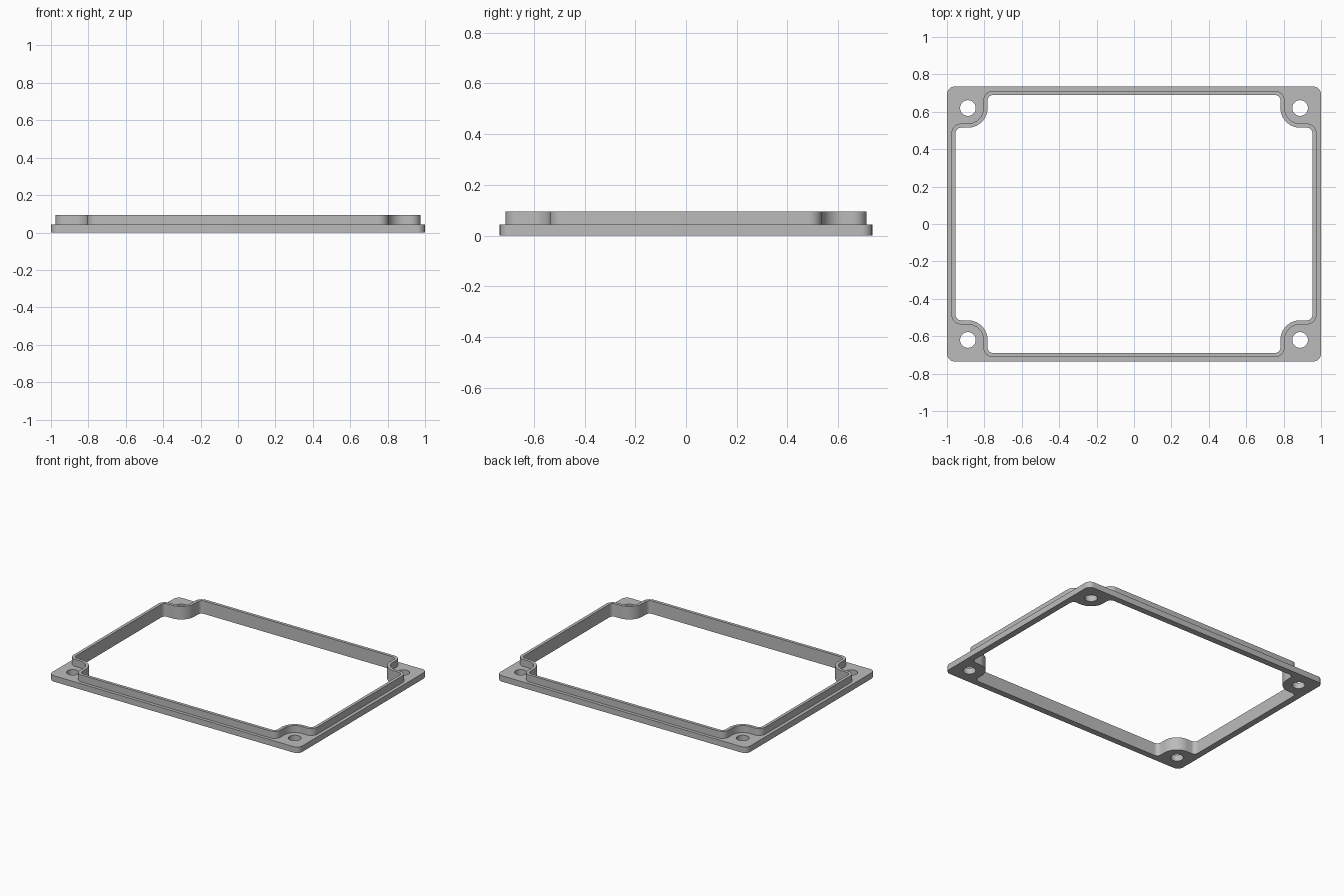
import bpy
import bmesh
from math import sin, cos, radians, tau

cube = bpy.data.objects.get("Cube")
if cube:
    bpy.data.objects.remove(cube, do_unlink=True)

BASE_TOP, LIP_TOP = 0.043, 0.094
HOLE_X, HOLE_Y, HOLE_R = 0.888, 0.62, 0.042
WALL = 0.022

grey = bpy.data.materials.new("plain_grey")
grey.use_nodes = True
colour = (0.5, 0.5, 0.5, 1)
grey.diffuse_color = colour
grey.node_tree.nodes["Principled BSDF"].inputs["Base Color"].default_value = colour


def arc(cx, cy, r, start, end, steps=10):
    angles = [radians(start + (end - start) * i / steps) for i in range(steps + 1)]
    return [(cx + r * cos(a), cy + r * sin(a)) for a in angles]


def mirror_quarter(quarter):
    """Turn a counter-clockwise quarter outline into a full closed loop."""
    loop = list(quarter)
    loop += [(-x, y) for x, y in reversed(quarter)]
    loop += [(-x, -y) for x, y in quarter]
    loop += [(x, -y) for x, y in reversed(quarter)]
    return loop


def notched_outline(offset):
    """Opening outline that steps around the corner screw bosses."""
    half_x, half_y = 0.954 + offset, 0.69 + offset
    boss_r, fillet = 0.105 - offset, 0.03 + offset
    quarter = arc(half_x - fillet, HOLE_Y - boss_r - fillet, fillet, 0, 90)
    quarter += arc(HOLE_X, HOLE_Y, boss_r, 270, 180, 16)
    quarter += arc(HOLE_X - boss_r - fillet, half_y - fillet, fillet, 0, 90)
    return mirror_quarter(quarter)


def extruded_plate(name, loops, bottom, top):
    """Fill nested outlines (outer edge and holes) and extrude upwards."""
    bm = bmesh.new()
    for loop in loops:
        verts = [bm.verts.new((x, y, bottom)) for x, y in loop]
        for i, v in enumerate(verts):
            bm.edges.new((verts[i - 1], v))
    bmesh.ops.triangle_fill(bm, use_beauty=True, edges=bm.edges[:], normal=(0, 0, 1))
    result = bmesh.ops.extrude_face_region(bm, geom=bm.faces[:], use_keep_orig=True)
    raised = [g for g in result["geom"] if isinstance(g, bmesh.types.BMVert)]
    bmesh.ops.translate(bm, verts=raised, vec=(0, 0, top - bottom))
    bmesh.ops.recalc_face_normals(bm, faces=bm.faces[:])
    mesh = bpy.data.meshes.new(name)
    bm.to_mesh(mesh)
    bm.free()
    mesh.materials.append(grey)
    obj = bpy.data.objects.new(name, mesh)
    bpy.context.collection.objects.link(obj)
    bpy.ops.object.select_all(action="DESELECT")
    obj.select_set(True)
    bpy.context.view_layer.objects.active = obj
    bpy.ops.object.shade_smooth_by_angle(angle=radians(30))
    return obj


# Flat base frame with rounded corners and four screw holes
corner = 0.042
outer = mirror_quarter(arc(1 - corner, 0.735 - corner, corner, 0, 90))
holes = [arc(sx * HOLE_X, sy * HOLE_Y, HOLE_R, 0, 360, 32)[:-1]
         for sx in (-1, 1) for sy in (-1, 1)]
extruded_plate("base_frame", [outer, notched_outline(0)] + holes, 0, BASE_TOP)

# Thin raised lip following the opening
extruded_plate("raised_lip", [notched_outline(WALL), notched_outline(0)],
               BASE_TOP, LIP_TOP)
